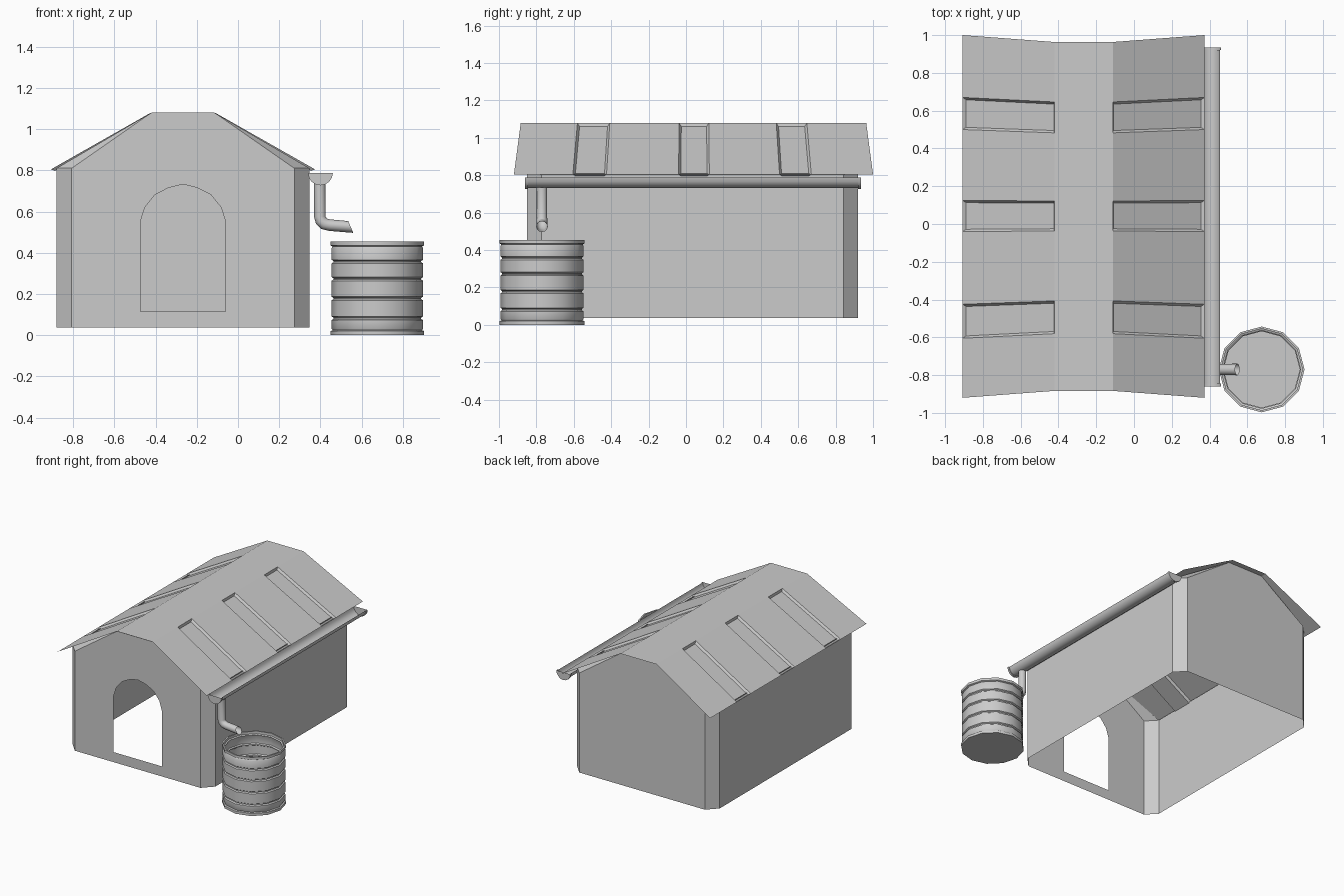
import bpy, bmesh
from math import sin, cos, pi, radians

if "Cube" in bpy.data.objects:
    bpy.data.objects.remove(bpy.data.objects["Cube"])

CX = -0.267          # centre line of the house


def finish(name, bm, smooth=None, loc=(0, 0, 0), mirror=False):
    me = bpy.data.meshes.new(name)
    bm.to_mesh(me)
    bm.free()
    ob = bpy.data.objects.new(name, me)
    ob.location = loc
    bpy.context.collection.objects.link(ob)
    if mirror:
        m = ob.modifiers.new("mirror", 'MIRROR')
        m.use_clip = True
    if smooth:
        bpy.ops.object.select_all(action='DESELECT')
        ob.select_set(True)
        bpy.context.view_layer.objects.active = ob
        bpy.ops.object.shade_smooth_by_angle(angle=radians(smooth))
    return ob


def loft(name, rings, closed=True, cap_start=False, cap_end=False, smooth=40):
    bm = bmesh.new()
    vs = [[bm.verts.new(p) for p in r] for r in rings]
    n = len(rings[0])
    for a, b in zip(vs, vs[1:]):
        for i in range(n if closed else n - 1):
            j = (i + 1) % n
            bm.faces.new((a[i], a[j], b[j], b[i]))
    if cap_start:
        bm.faces.new(vs[0][::-1])
    if cap_end:
        bm.faces.new(vs[-1])
    bmesh.ops.recalc_face_normals(bm, faces=bm.faces)
    return finish(name, bm, smooth)


# Walls: right half with arched doorway, chamfered corners, mirrored
bm = bmesh.new()


def face(pts):
    return bm.faces.new([bm.verts.new(p) for p in pts])


Z0, ZE, ZT = 0.037, 0.81, 1.08
YF, YB, CH = -0.85, 0.92, 0.077
W, WF, WT = 0.613, 0.54, 0.152
door = [(0, .115), (.207, .115), (.207, .55), (.185, .62), (.135, .682), (.07, .715), (0, .732)]
gable = [(0, ZT), (WT, ZT), (WF, ZE), (WF, Z0), (0, Z0)]
face([(x, YF, z) for x, z in gable + door])
face([(x, YB, z) for x, z in gable])
for y, yi in ((YF, YF + CH), (YB, YB - CH)):
    face([(WF, y, Z0), (W, yi, Z0), (W, yi, ZE), (WF, y, ZE)])
    face([(WF, y, ZE), (W, yi, ZE), (WT, y, ZT)])
face([(W, YF + CH, Z0), (W, YB - CH, Z0), (W, YB - CH, ZE), (W, YF + CH, ZE)])
bmesh.ops.remove_doubles(bm, verts=bm.verts, dist=0.0005)
bmesh.ops.recalc_face_normals(bm, faces=bm.faces)
finish("walls", bm, loc=(CX, 0, 0), mirror=True)

# Roof: flat ridge strip and a slope with three sunken panels, mirrored
bm = bmesh.new()
ys = [-0.92, -0.605, -0.425, -0.04, 0.125, 0.5, 0.67, 1.0]
eave, top, mid = [], [], []
for y in ys:
    yr = 0.04 + (y - 0.04) * 0.962
    eave.append(bm.verts.new((0.64, y, 0.805)))
    top.append(bm.verts.new((0.155, yr, ZT)))
    mid.append(bm.verts.new((0, yr, ZT)))
panels = []
for i in range(len(ys) - 1):
    f = bm.faces.new((eave[i], eave[i + 1], top[i + 1], top[i]))
    bm.faces.new((top[i], top[i + 1], mid[i + 1], mid[i]))
    if i % 2:
        panels.append(f)
bm.normal_update()
bmesh.ops.inset_individual(bm, faces=panels, thickness=0.012, depth=-0.016, use_even_offset=True)
finish("roof", bm, loc=(CX, 0, 0), mirror=True)

# Gutter: half-round channel with wider ends
rings = []
for y, r in ((-.86, .06), (-.845, .06), (-.845, .054), (.92, .054), (.92, .06), (.935, .06)):
    rings.append([(0.4 + r * cos(pi + pi * k / 8), y, 0.787 + r * sin(pi + pi * k / 8))
                  for k in range(9)])
loft("gutter", rings, closed=False, cap_start=True, cap_end=True)

# Downpipe: rings of x, z, tilt and radius along a bend
rings = []
for x, z, tilt, r in ((.397, .735, 0, .028), (.397, .575, 0, .028), (.404, .554, 28, .029),
                      (.42, .54, 58, .029), (.445, .534, 84, .028), (.547, .525, 113, .031)):
    a = radians(tilt)
    rings.append([(x + r * cos(t) * cos(a), -0.77 + r * sin(t), z + r * cos(t) * sin(a))
                  for t in (2 * pi * k / 12 for k in range(12))])
loft("downpipe", rings)

# Barrel: 12-sided open shell with rims and grooves, inside follows the outside
R, G = 0.222, 0.213
profile = [(.227, 0), (.227, .02), (G + .004, .024), (R, .032)]
for z in (.082, .178, .273, .357):
    profile += [(R, z - .009), (G, z - .003), (G, z + .003), (R, z + .009)]
profile += [(R, .423), (G + .004, .43), (.227, .435), (.227, .455)]
inner = [(r - .011, z) for r, z in reversed(profile) if z > .02]
rings = [[(0.676 + r * cos(2 * pi * k / 12), -0.77 + r * sin(2 * pi * k / 12), z)
          for k in range(12)] for r, z in profile + inner]
loft("barrel", rings, cap_start=True, cap_end=True)
